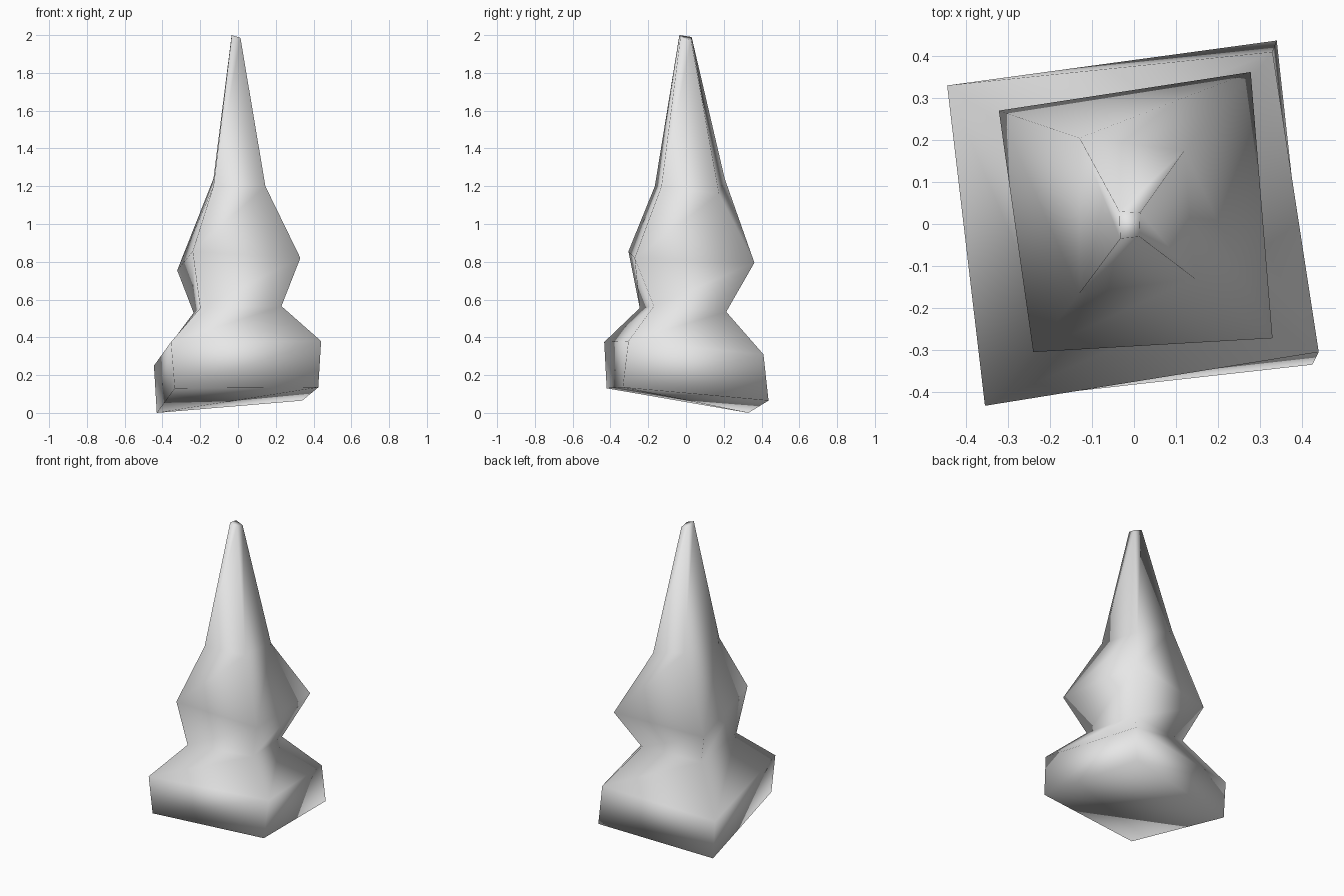
import bpy
import bmesh

cube = bpy.data.objects.get("Cube")
if cube:
    bpy.data.objects.remove(cube, do_unlink=True)

# One plain grey for the whole piece
grey = bpy.data.materials.new("plain grey")
grey.use_nodes = True
color = (0.8, 0.8, 0.8, 1)
grey.diffuse_color = color
grey.node_tree.nodes["Principled BSDF"].inputs["Base Color"].default_value = color

# Four-cornered cross-sections: front left, front right, back right, back left
sections = {
    "foot": [(-.335, -.42, .13), (.425, -.335, .135), (.34, .437, .065), (-.43, .33, 0)],
    "shoulder": [(-.355, -.433, .375), (.44, -.305, .38), (.33, .41, .31), (-.445, .33, .25)],
    "neck": [(-.2, -.245, .555), (.23, -.17, .565), (.175, .213, .535), (-.235, .175, .53)],
    "bulge": [(-.24, -.305, .855), (.33, -.272, .82), (.278, .362, .795), (-.322, .27, .755)],
    "spire": [(-.13, -.165, 1.2), (.145, -.13, 1.2), (.12, .175, 1.16), (-.13, .205, 1.24)],
    "tip": [(-.033, -.035, 2), (.013, -.03, 1.985), (.015, .027, 1.972), (-.035, .03, 1.99)],
}

# Loft the sections into one closed, tapering body
bm = bmesh.new()
rings = [[bm.verts.new(p) for p in ring] for ring in sections.values()]
for low, high in zip(rings, rings[1:]):
    for i in range(4):
        j = (i + 1) % 4
        bm.faces.new((low[i], low[j], high[j], high[i]))
bm.faces.new(rings[0][::-1])
bm.faces.new(rings[-1])
bmesh.ops.recalc_face_normals(bm, faces=bm.faces)
for face in bm.faces:
    face.smooth = True

mesh = bpy.data.meshes.new("spired_body")
bm.to_mesh(mesh)
bm.free()
mesh.materials.append(grey)
body = bpy.data.objects.new("spired_body", mesh)
bpy.context.collection.objects.link(body)
